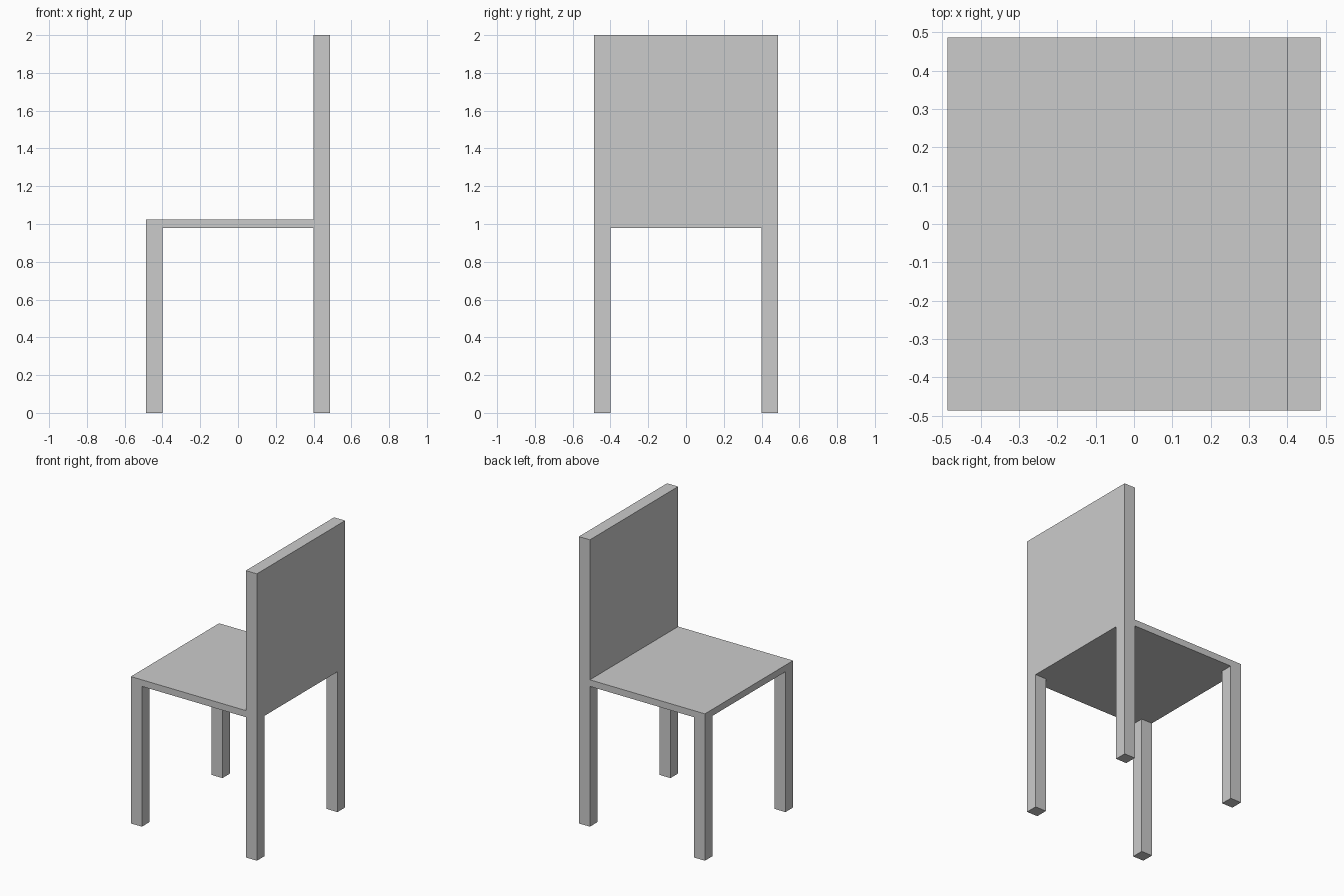
import bpy

if "Cube" in bpy.data.objects:
    bpy.data.objects.remove(bpy.data.objects["Cube"])

OUT, INN = 0.486, 0.401      # outer and inner faces of the legs
Z0, Z1, TOP = 0.978, 1.024, 2.0  # seat underside, seat top, back top


def box(name, lo, hi):
    """Axis-aligned box between two corners."""
    bpy.ops.mesh.primitive_cube_add(size=1)
    ob = bpy.context.object
    ob.name = name
    size = [h - l for l, h in zip(lo, hi)]
    mid = [(h + l) / 2 for l, h in zip(lo, hi)]
    for v in ob.data.vertices:
        v.co = [c * s + m for c, s, m in zip(v.co, size, mid)]
    return ob


# Four square legs
for x_name, sx in (("front", -1), ("back", 1)):
    for y_name, sy in (("right", -1), ("left", 1)):
        xs = sorted((sx * INN, sx * OUT))
        ys = sorted((sy * INN, sy * OUT))
        box(f"{x_name}_{y_name}_leg", (xs[0], ys[0], 0), (xs[1], ys[1], Z0))

# Thin seat, butting against the backrest
box("seat", (-OUT, -OUT, Z0), (INN, OUT, Z1))

# Solid backrest, flush with the back legs
box("backrest", (INN, -OUT, Z0), (OUT, OUT, TOP))
